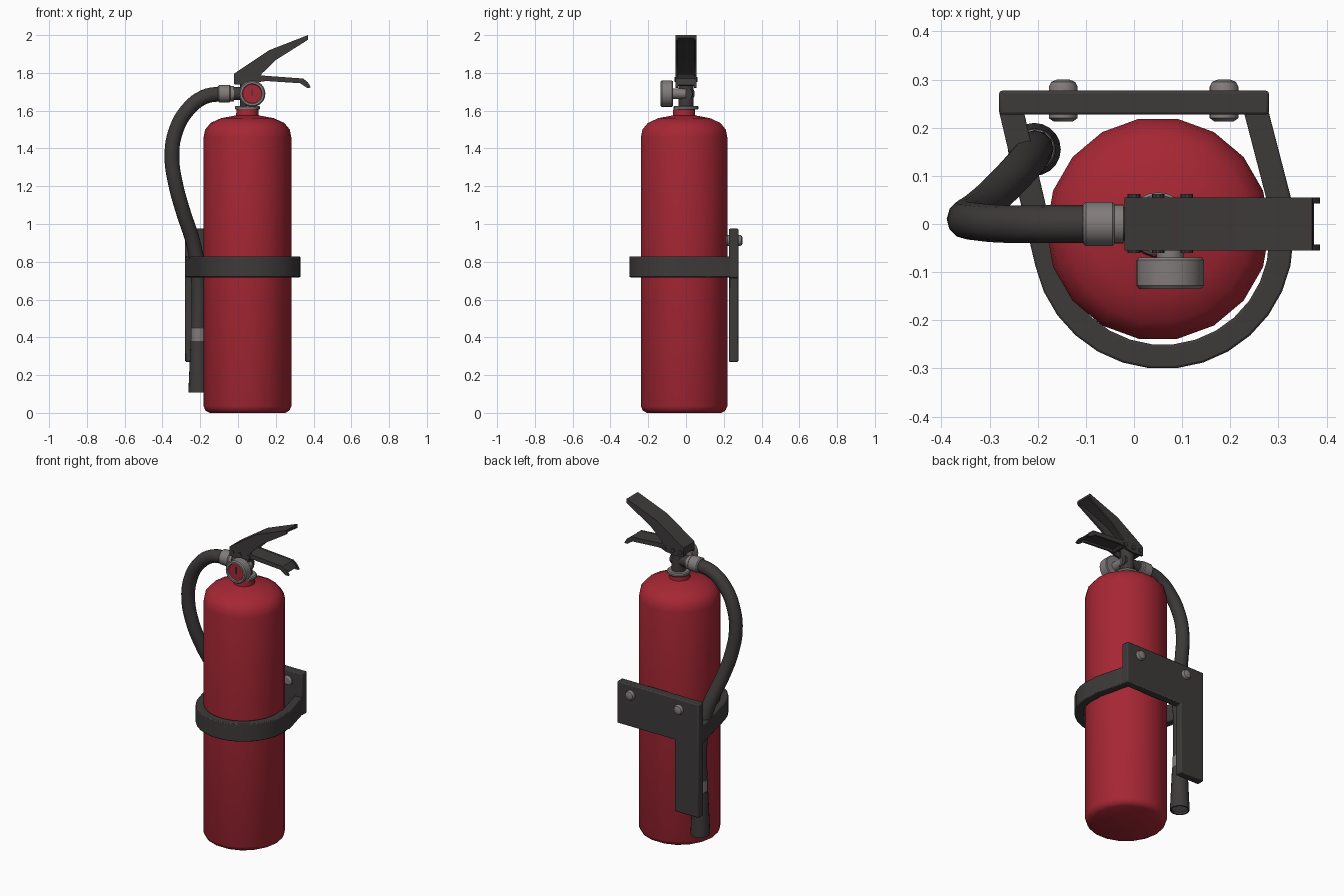
import bpy, bmesh, math
from mathutils import Vector, Matrix

if "Cube" in bpy.data.objects:
    bpy.data.objects.remove(bpy.data.objects["Cube"])


def material(name, rgb):
    m = bpy.data.materials.new(name)
    m.diffuse_color = (*rgb, 1)
    m.use_nodes = True
    m.node_tree.nodes["Principled BSDF"].inputs["Base Color"].default_value = m.diffuse_color
    return m


RED = material("red_paint", (0.38, 0.02, 0.034))
BLACK = material("black_rubber", (0.048, 0.042, 0.042))
GREY = material("grey_metal", (0.22, 0.2, 0.195))


def finish(name, bm, mat, bevel=0.0, angle=35):
    bmesh.ops.recalc_face_normals(bm, faces=bm.faces)
    me = bpy.data.meshes.new(name)
    bm.to_mesh(me)
    bm.free()
    ob = bpy.data.objects.new(name, me)
    bpy.context.collection.objects.link(ob)
    me.materials.append(mat)
    if bevel:
        mod = ob.modifiers.new("bevel", 'BEVEL')
        mod.width, mod.segments = bevel, 2
        mod.limit_method, mod.angle_limit = 'ANGLE', math.radians(40)
    bpy.ops.object.select_all(action='DESELECT')
    ob.select_set(True)
    bpy.context.view_layer.objects.active = ob
    bpy.ops.object.shade_smooth_by_angle(angle=math.radians(angle))
    return ob


def lathe(name, profile, origin, mat, axis=(0, 0, 1), seg=20, angle=35):
    """Spin (radius, height) points round an axis through origin; ends are capped."""
    bm = bmesh.new()
    rot = Vector((0, 0, 1)).rotation_difference(Vector(axis)).to_matrix()
    rings = []
    for r, h in profile:
        rings.append([bm.verts.new(rot @ Vector((r * math.cos(2 * math.pi * i / seg),
                                                 r * math.sin(2 * math.pi * i / seg), h))
                                   + Vector(origin)) for i in range(seg)])
    for a, b in zip(rings, rings[1:]):
        for i in range(seg):
            j = (i + 1) % seg
            bm.faces.new((a[i], a[j], b[j], b[i]))
    bm.faces.new(rings[0])
    bm.faces.new(rings[-1])
    return finish(name, bm, mat, angle=angle)


def prism_xz(name, pts, y0, y1, mat, bevel=0.0):
    """Extrude an x-z outline from y0 to y1."""
    bm = bmesh.new()
    f = bm.faces.new([bm.verts.new((x, y0, z)) for x, z in pts])
    ext = bmesh.ops.extrude_face_region(bm, geom=[f])
    vs = [v for v in ext["geom"] if isinstance(v, bmesh.types.BMVert)]
    bmesh.ops.translate(bm, verts=vs, vec=(0, y1 - y0, 0))
    return finish(name, bm, mat, bevel)


# Tank
CX, CY = 0.05, -0.01
lathe("tank", [(0.2, 0), (0.222, 0.012), (0.232, 0.035), (0.232, 1.46), (0.224, 1.5),
               (0.195, 1.535), (0.14, 1.56), (0.06, 1.575), (0.058, 1.61)],
      (CX, CY, 0), RED, seg=18, angle=50)

# Valve
lathe("valve_collar", [(0.062, 1.605), (0.066, 1.61), (0.066, 1.62), (0.06, 1.626)],
      (CX, 0, 0), GREY)
lathe("valve_body", [(0.04, 1.62), (0.04, 1.78)], (CX, 0, 0), BLACK)
lathe("valve_outlet", [(0.034, -0.035), (0.034, 0.09)], (0, 0, 1.69), BLACK, axis=(1, 0, 0))
lathe("hose_connector", [(0.04, -0.106), (0.046, -0.1), (0.046, -0.045), (0.041, -0.04),
                         (0.041, -0.022)], (0, 0, 1.69), GREY, axis=(1, 0, 0))

# Pressure gauge with recessed red dial
lathe("gauge_stem", [(0.028, 0), (0.028, 0.08)], (0.075, 0, 1.69), GREY, axis=(0, -1, 0))
lathe("gauge_case", [(0.066, 0.07), (0.07, 0.075), (0.07, 0.128), (0.064, 0.135),
                     (0.053, 0.135), (0.05, 0.125)], (0.075, 0, 1.69), GREY,
      axis=(0, -1, 0), seg=24)
lathe("gauge_dial", [(0.05, 0.12), (0.05, 0.127)], (0.075, 0, 1.69), RED,
      axis=(0, -1, 0), seg=24)
prism_xz("gauge_needle", [(0.07, 1.68), (0.08, 1.68), (0.077, 1.72), (0.073, 1.72)],
         -0.131, -0.126, BLACK)

# Squeeze lever: downward channel made of a top sheet and two cheeks
prism_xz("lever_top", [(-0.02, 1.75), (-0.02, 1.796), (0.03, 1.83), (0.165, 1.92), (0.37, 2.0),
                       (0.372, 1.985), (0.172, 1.905), (0.03, 1.812), (0.0, 1.785), (0.0, 1.75)],
         -0.055, 0.055, BLACK)
for side, s in (("front", -1), ("back", 1)):
    prism_xz("lever_cheek_" + side,
             [(-0.02, 1.74), (-0.02, 1.796), (0.165, 1.92), (0.37, 2.0), (0.37, 1.975),
              (0.2, 1.868), (0.125, 1.795), (0.11, 1.745), (0.05, 1.735)],
             s * 0.055, s * 0.043, BLACK)
    # Carry handle flanges
    prism_xz("handle_flange_" + side,
             [(0.06, 1.79), (0.14, 1.785), (0.345, 1.77), (0.37, 1.75), (0.386, 1.722),
              (0.366, 1.72), (0.33, 1.745), (0.15, 1.757), (0.06, 1.745)],
             s * 0.055, s * 0.043, BLACK)
prism_xz("handle_plate", [(0.05, 1.788), (0.14, 1.784), (0.345, 1.769), (0.374, 1.735),
                          (0.362, 1.73), (0.338, 1.757), (0.14, 1.77), (0.05, 1.774)],
         -0.05, 0.05, BLACK)
for i, x in enumerate((0.0, 0.05, 0.11)):
    lathe(f"lever_rivet_{i}", [(0.013, -0.06), (0.013, 0.062)], (x, 0, 1.765), BLACK,
          axis=(0, 1, 0), seg=10)

# Hose
curve = bpy.data.curves.new("hose_path", 'CURVE')
curve.dimensions = '3D'
curve.bevel_depth, curve.bevel_resolution, curve.resolution_u = 0.039, 4, 5
curve.use_fill_caps = True
path = [(-0.09, 0, 1.69), (-0.18, 0, 1.672), (-0.27, 0, 1.6), (-0.33, 0.005, 1.49),
        (-0.35, 0.01, 1.36), (-0.33, 0.025, 1.21), (-0.295, 0.055, 1.08),
        (-0.232, 0.12, 0.88), (-0.21, 0.15, 0.72), (-0.208, 0.155, 0.43)]
sp = curve.splines.new('BEZIER')
sp.bezier_points.add(len(path) - 1)
for p, co in zip(sp.bezier_points, path):
    p.co = co
    p.handle_left_type = p.handle_right_type = 'AUTO'
tmp = bpy.data.objects.new("hose_path", curve)
bpy.context.collection.objects.link(tmp)
bpy.context.view_layer.update()
mesh = bpy.data.meshes.new_from_object(tmp.evaluated_get(bpy.context.evaluated_depsgraph_get()))
bm = bmesh.new()
bm.from_mesh(mesh)
bpy.data.objects.remove(tmp)
finish("hose", bm, BLACK, angle=50)

# Nozzle, hollow at the mouth
NX, NY = -0.207, 0.155
lathe("nozzle_ferrule", [(0.042, 0.37), (0.042, 0.45), (0.036, 0.455)], (NX, NY, 0), GREY)
lathe("nozzle", [(0.045, 0.13), (0.047, 0.108), (0.055, 0.108), (0.055, 0.13), (0.044, 0.38)],
      (NX, NY, 0), BLACK)
lathe("nozzle_mouth", [(0.044, 0.12), (0.044, 0.126)], (NX, NY, 0), GREY)

# Wall bracket: plate with a leg on the hose side
prism_xz("bracket_plate", [(-0.28, 0.27), (-0.28, 0.975), (0.28, 0.975), (0.28, 0.715),
                           (-0.115, 0.715), (-0.115, 0.27)], 0.227, 0.277, BLACK, bevel=0.006)

# Retaining band: straight arms tangent to a half ring
BX, BY, R, T = 0.06, -0.03, 0.246, 0.025
mid = [Vector((-0.256, 0.24))]
mid += [Vector((BX + R * math.cos(math.radians(a)), BY + R * math.sin(math.radians(a))))
        for a in range(192, 374, 12)]
mid += [Vector((0.304, 0.04)), Vector((0.252, 0.24))]
bm = bmesh.new()
rows = []
for i, p in enumerate(mid):
    d = (mid[min(i + 1, len(mid) - 1)] - mid[max(i - 1, 0)]).normalized()
    n = Vector((d.y, -d.x)) * T
    rows.append([bm.verts.new((*(p + n * s), z))
                 for s, z in ((1, 0.718), (1, 0.828), (-1, 0.828), (-1, 0.718))])
for a, b in zip(rows, rows[1:]):
    for k in range(4):
        m = (k + 1) % 4
        bm.faces.new((a[k], a[m], b[m], b[k]))
bm.faces.new(rows[0])
bm.faces.new(rows[-1])
finish("retaining_band", bm, BLACK, bevel=0.005)

# Bolts through the plate
for i, x in enumerate((-0.147, 0.187)):
    lathe(f"bracket_bolt_{i}", [(0.02, 0.213), (0.03, 0.22), (0.03, 0.285), (0.025, 0.295),
                                (0.013, 0.3)], (x, 0, 0.913), GREY, axis=(0, 1, 0), seg=16)
